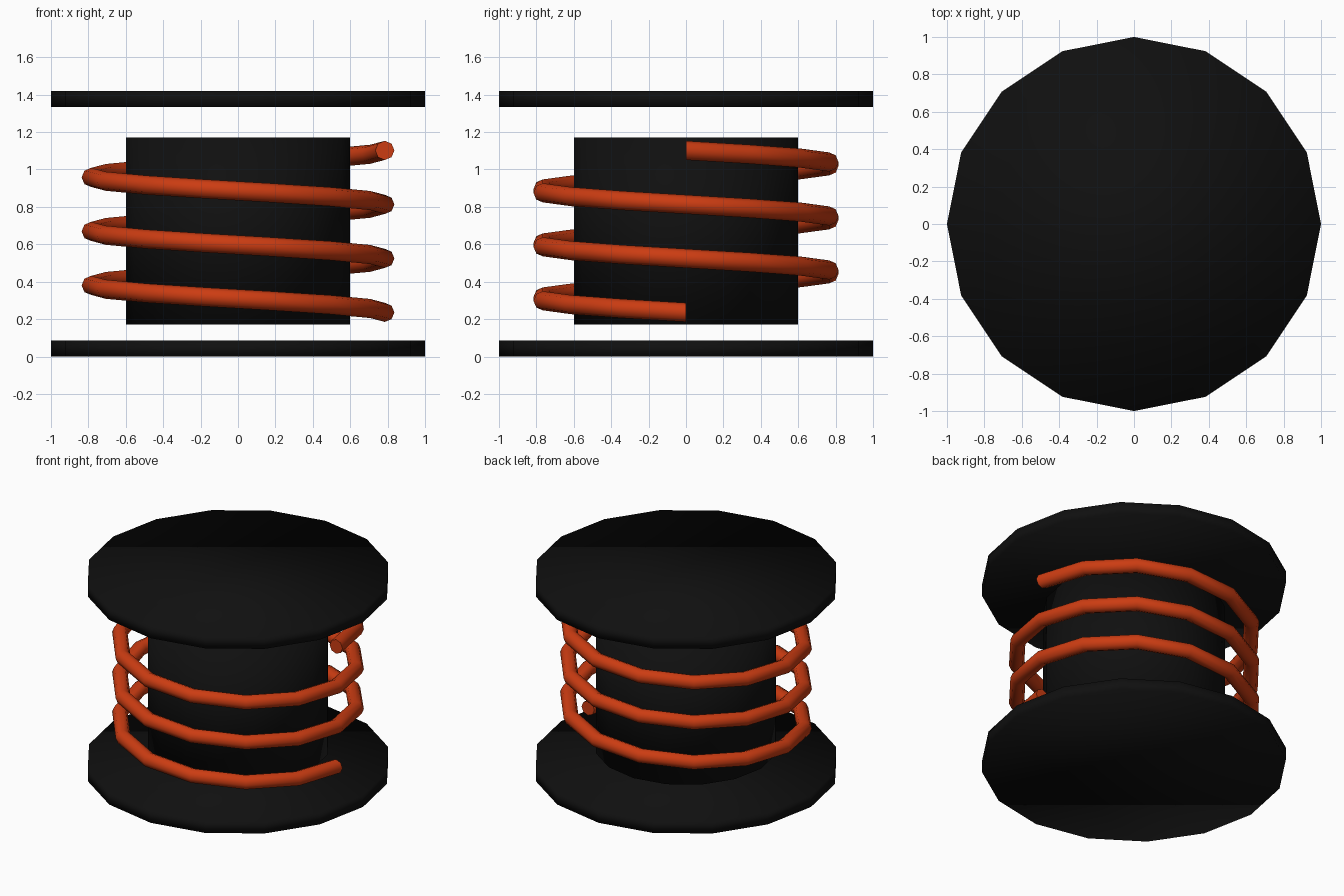
import bpy, bmesh, math
from mathutils import Vector

if "Cube" in bpy.data.objects:
    bpy.data.objects.remove(bpy.data.objects["Cube"])


def material(name, rgb):
    m = bpy.data.materials.new(name)
    m.diffuse_color = (*rgb, 1)
    m.use_nodes = True
    m.node_tree.nodes["Principled BSDF"].inputs["Base Color"].default_value = m.diffuse_color
    return m


black = material("matte black", (0.005, 0.005, 0.005))
orange = material("burnt orange", (0.6, 0.045, 0.006))


def add_object(name, bm, mat):
    bmesh.ops.recalc_face_normals(bm, faces=bm.faces)
    for f in bm.faces:
        f.smooth = True
    mesh = bpy.data.meshes.new(name)
    bm.to_mesh(mesh)
    bm.free()
    mesh.materials.append(mat)
    obj = bpy.data.objects.new(name, mesh)
    bpy.context.collection.objects.link(obj)
    return obj


def cylinder(name, radius, z0, z1, sides=16):
    bm = bmesh.new()
    ring = [bm.verts.new((radius * math.cos(math.tau * i / sides),
                          radius * math.sin(math.tau * i / sides), z0))
            for i in range(sides)]
    base = bm.faces.new(ring)
    top = bmesh.ops.extrude_face_region(bm, geom=[base], use_keep_orig=True)
    bmesh.ops.translate(bm, vec=(0, 0, z1 - z0),
                        verts=[v for v in top["geom"] if isinstance(v, bmesh.types.BMVert)])
    return add_object(name, bm, black)


def coil(name, radius, tube, z0, z1, turns, steps, sides):
    # Clockwise helix of rings joined by quads, capped at both ends
    bm = bmesh.new()
    rings = []
    count = turns * steps
    for i in range(count + 1):
        a = -math.tau * i / steps
        out = Vector((math.cos(a), math.sin(a), 0))
        centre = out * radius + Vector((0, 0, z0 + (z1 - z0) * i / count))
        rings.append([bm.verts.new(centre + tube * (
            math.cos(math.tau * k / sides) * out
            + math.sin(math.tau * k / sides) * Vector((0, 0, 1))))
            for k in range(sides)])
    for r, s in zip(rings, rings[1:]):
        for k in range(sides):
            n = (k + 1) % sides
            bm.faces.new((r[k], r[n], s[n], s[k]))
    bm.faces.new(rings[0])
    bm.faces.new(rings[-1])
    return add_object(name, bm, orange)


# End discs and floating core
cylinder("bottom_disc", 1.0, 0.0, 0.085)
cylinder("top_disc", 1.0, 1.335, 1.42)
cylinder("core", 0.6, 0.17, 1.17)

# Wire wound three times round the core
wire = coil("wire_coil", 0.785, 0.051, 0.236, 1.102, 3, 14, 8)
bpy.context.view_layer.objects.active = wire
wire.select_set(True)
bpy.ops.object.shade_smooth_by_angle(angle=math.radians(60))
